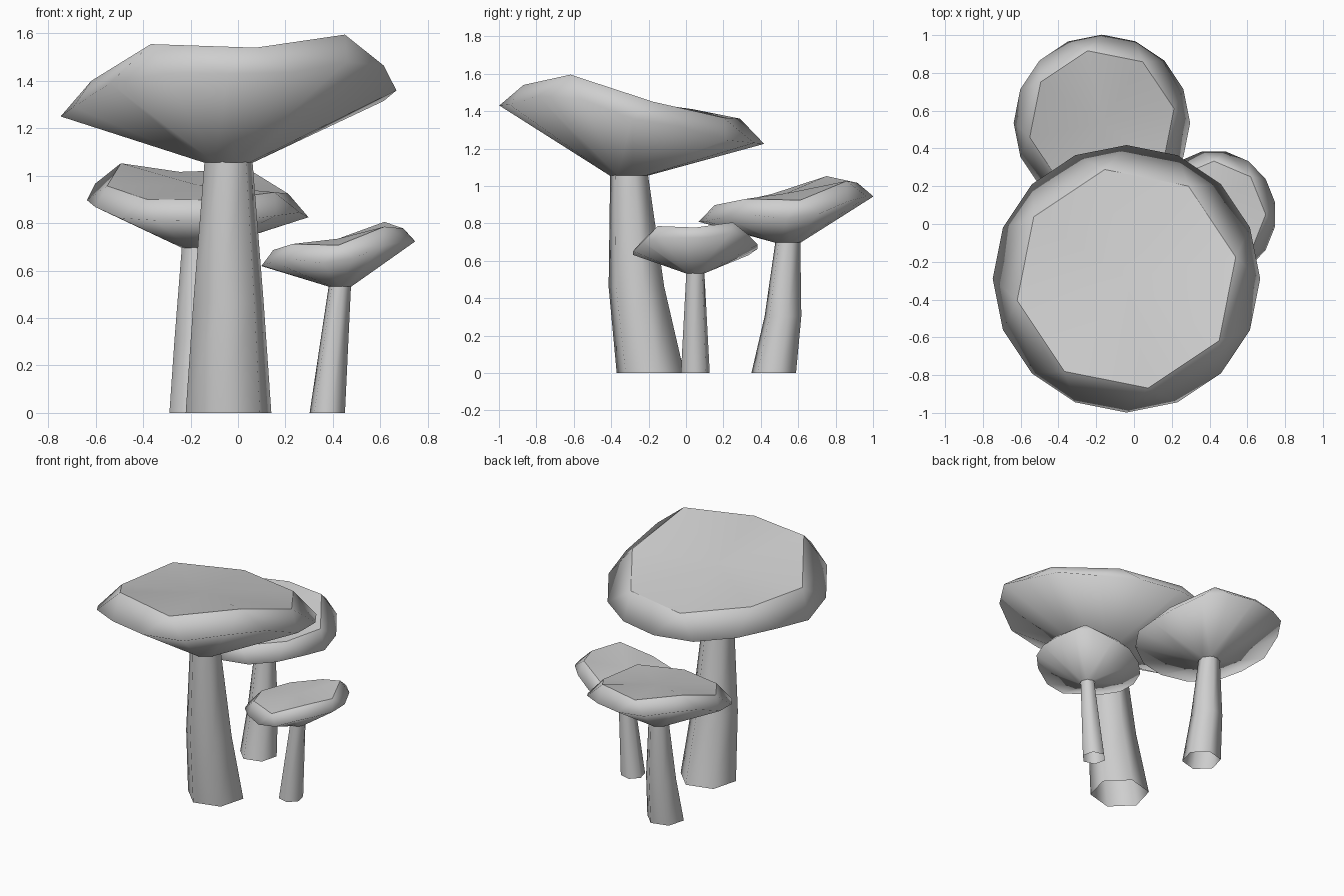
import bpy
import bmesh
from math import cos, sin, pi, radians
from mathutils import Matrix, Vector

cube = bpy.data.objects.get("Cube")
if cube:
    bpy.data.objects.remove(cube)

GREY = (0.62, 0.62, 0.62, 1)
grey = bpy.data.materials.new("grey")
grey.use_nodes = True
grey.diffuse_color = GREY
grey.node_tree.nodes["Principled BSDF"].inputs["Base Color"].default_value = GREY

# Wavy heights around the cap, counter-clockwise from +x
TOP_Z = [1.45, 1.365, 1.36, 1.41, 1.40, 1.555, 1.54, 1.595]
RIM_Z = [1.36, 1.315, 1.245, 1.23, 1.225, 1.23, 1.26, 1.28,
         1.25, 1.29, 1.39, 1.43, 1.43, 1.435, 1.48, 1.465]
# Stem sections: centre y, radius, height
FOOT, KNEE, NECK = (0.10, 0.187, 0), (0.025, 0.154, 0.46), (-0.015, 0.104, 1.07)
SLIM_FOOT = (0.10, 0.166, 0)


def ring(bm, count, radius, heights, phase, y=0):
    """Ring of vertices, one height for each."""
    verts = []
    for i in range(count):
        a = phase + 2 * pi * i / count
        verts.append(bm.verts.new((radius * cos(a), y + radius * sin(a), heights[i])))
    return verts


def finish(bm, name, matrix):
    bmesh.ops.transform(bm, matrix=matrix, verts=bm.verts)
    for face in bm.faces:
        face.smooth = True
    mesh = bpy.data.meshes.new(name)
    bm.to_mesh(mesh)
    bm.free()
    mesh.materials.append(grey)
    bpy.context.collection.objects.link(bpy.data.objects.new(name, mesh))


def build_cap(name, matrix):
    bm = bmesh.new()
    top = ring(bm, 8, 0.59, TOP_Z, pi / 16)
    rim = ring(bm, 16, 0.708, RIM_Z, 0)
    base = ring(bm, 8, 0.104, [1.055] * 8, pi / 16, -0.015)
    centre = bm.verts.new((0, 0, 1.455))
    for k in range(8):
        n = (k + 1) % 8
        a, b, c = rim[2 * k], rim[2 * k + 1], rim[(2 * k + 2) % 16]
        bm.faces.new((centre, top[k], top[n]))
        # Upper edge and underside share the same corner pattern
        for inner in (top, base):
            bm.faces.new((inner[k], a, b))
            bm.faces.new((inner[k], b, c, inner[n]))
        # Crisp border around the flat top
        bm.edges.get((top[k], top[n])).smooth = False
    bmesh.ops.recalc_face_normals(bm, faces=bm.faces)
    finish(bm, name, matrix)


def build_stem(name, matrix, sections):
    bm = bmesh.new()
    rings = [ring(bm, 6, r, [z] * 6, pi / 12, y) for y, r, z in sections]
    for low, high in zip(rings, rings[1:]):
        for i in range(6):
            j = (i + 1) % 6
            bm.faces.new((low[i], low[j], high[j], high[i]))
    finish(bm, name, matrix)


# Three mushrooms: name, position, cap and stem turn, size along each axis, stem sections
for name, x, y, cap_turn, stem_turn, size, sections in (
        ("large", -0.04, -0.29, 0, 0, (1, 1, 1), (FOOT, KNEE, NECK)),
        ("medium", -0.17, 0.535, 180, 180, (0.66, 0.66, 0.66), (FOOT, KNEE, NECK)),
        ("small", 0.423, 0.05, 78.75, 90, (0.465, 0.48, 0.505), (SLIM_FOOT, NECK))):
    place = Matrix.Translation((x, y, 0)) @ Matrix.Diagonal(Vector((*size, 1)))
    build_cap(name + "_cap", place @ Matrix.Rotation(radians(cap_turn), 4, "Z"))
    build_stem(name + "_stem", place @ Matrix.Rotation(radians(stem_turn), 4, "Z"), sections)
